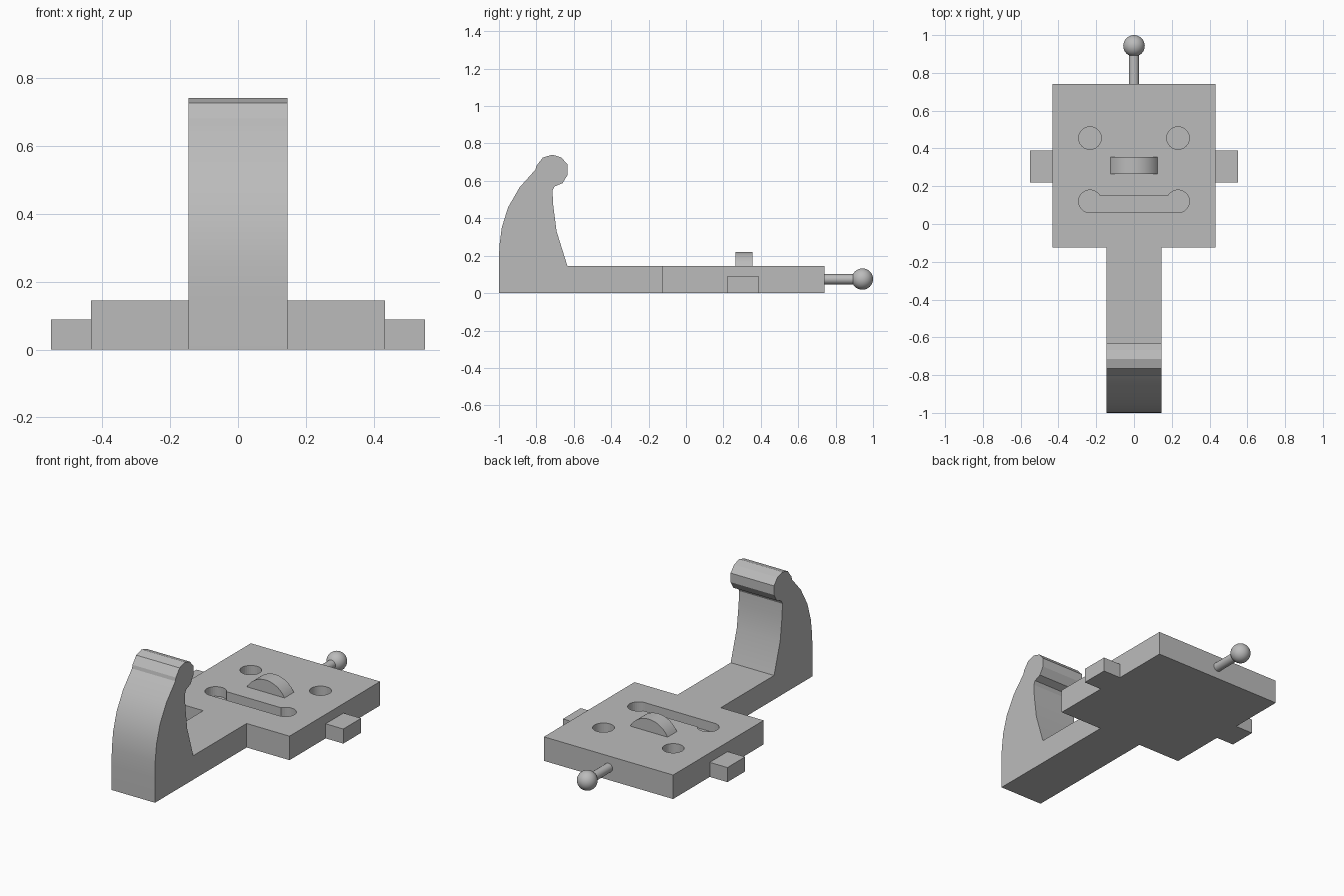
import bpy, bmesh, math
from mathutils import Vector

if "Cube" in bpy.data.objects:
    bpy.data.objects.remove(bpy.data.objects["Cube"], do_unlink=True)

grey = bpy.data.materials.new("plain grey")
grey.use_nodes = True
colour = (0.5, 0.5, 0.5, 1)
grey.diffuse_color = colour
grey.node_tree.nodes["Principled BSDF"].inputs["Base Color"].default_value = colour

THICK = 0.145      # plate thickness
DEPTH = 0.058      # depth of the sunken face details


def finish(name, bm, smooth=None):
    bmesh.ops.recalc_face_normals(bm, faces=bm.faces)
    mesh = bpy.data.meshes.new(name)
    bm.to_mesh(mesh)
    bm.free()
    mesh.materials.append(grey)
    ob = bpy.data.objects.new(name, mesh)
    bpy.context.collection.objects.link(ob)
    if smooth:
        bpy.ops.object.select_all(action="DESELECT")
        ob.select_set(True)
        bpy.context.view_layer.objects.active = ob
        bpy.ops.object.shade_smooth_by_angle(angle=math.radians(smooth))
    return ob


def prism(name, points, direction, smooth=None):
    bm = bmesh.new()
    face = bm.faces.new([bm.verts.new(p) for p in points])
    new = bmesh.ops.extrude_face_region(bm, geom=[face])["geom"]
    verts = [v for v in new if isinstance(v, bmesh.types.BMVert)]
    bmesh.ops.translate(bm, verts=verts, vec=Vector(direction))
    return finish(name, bm, smooth)


def box(name, x0, x1, y0, y1, z1):
    pts = [(x0, y0, 0), (x1, y0, 0), (x1, y1, 0), (x0, y1, 0)]
    return prism(name, pts, (0, 0, z1))


def arc(cx, cy, r, start, end, steps):
    angles = [math.radians(start + (end - start) * i / steps) for i in range(steps + 1)]
    return [(cx + r * math.cos(a), cy + r * math.sin(a)) for a in angles]


# Head plate
head = box("head", -0.432, 0.432, -0.125, 0.74, THICK)

# Sunken eyes and mouth
EYE_X, R = 0.233, 0.06
eye = arc(EYE_X, 0.455, R, 0, 360, 32)[:-1]
right_end = arc(EYE_X, 0.12, R, -90, 150, 22)
left_end = [(-x, y) for x, y in reversed(right_end)]
outlines = {"left_eye": eye, "right_eye": [(-x, y) for x, y in eye],
            "mouth": right_end + left_end}
for name, outline in outlines.items():
    cutter = prism(name + "_cutter", [(x, y, THICK - DEPTH) for x, y in outline], (0, 0, 0.2))
    cutter.hide_render = True
    mod = head.modifiers.new(name, "BOOLEAN")
    mod.object = cutter
    mod.operation = "DIFFERENCE"
    mod.solver = "EXACT"
    bpy.context.view_layer.objects.active = head
    bpy.ops.object.modifier_apply(modifier=name)
    bpy.data.objects.remove(cutter, do_unlink=True)

# Domed nose
nose = arc(0, THICK + 0.075 - 0.142, 0.142, 28, 152, 20)
prism("nose", [(x, 0.265, z) for x, z in nose], (0, 0.09, 0), 25)

# Ears
box("left_ear", 0.432, 0.55, 0.22, 0.39, 0.088)
box("right_ear", -0.55, -0.432, 0.22, 0.39, 0.088)

# Neck bar with upright curled hook, as one side profile
hook = [(-0.125, 0), (-1, 0), (-1, 0.145), (-0.998, 0.25), (-0.985, 0.35),
        (-0.952, 0.457), (-0.89, 0.565), (-0.805, 0.66), (-0.8, 0.68),
        (-0.765, 0.725), (-0.714, 0.74), (-0.666, 0.725), (-0.633, 0.687),
        (-0.633, 0.632), (-0.66, 0.588), (-0.703, 0.57), (-0.714, 0.548),
        (-0.71, 0.47), (-0.692, 0.33), (-0.634, THICK), (-0.125, THICK)]
prism("neck_and_hook", [(-0.145, y, z) for y, z in hook], (0.29, 0, 0), 18)

# Antenna rod and ball
rod = arc(0, 0.074, 0.027, 0, 360, 24)[:-1]
prism("antenna_rod", [(x, 0.74, z) for x, z in rod], (0, 0.18, 0), 30)
bm = bmesh.new()
bmesh.ops.create_uvsphere(bm, u_segments=32, v_segments=16, radius=0.057)
bmesh.ops.translate(bm, verts=bm.verts, vec=Vector((0, 0.943, 0.075)))
finish("antenna_ball", bm, 30)
